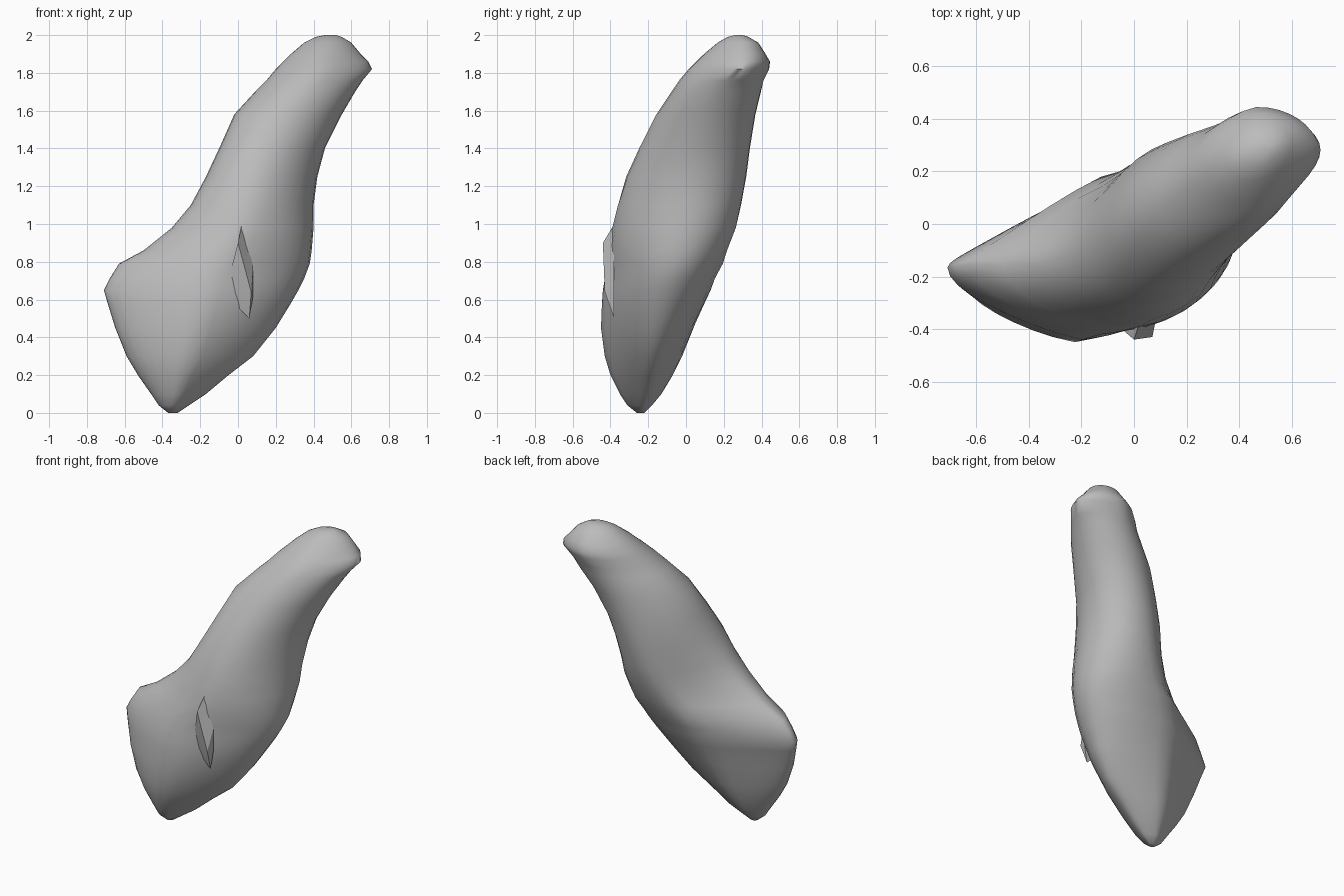
import bpy, bmesh
from math import cos, sin, pi, sqrt

cube = bpy.data.objects.get("Cube")
if cube:
    bpy.data.objects.remove(cube, do_unlink=True)

# Single stone grey
grey = bpy.data.materials.new("stone grey")
grey.use_nodes = True
colour = (0.5, 0.5, 0.5, 1)
grey.diffuse_color = colour
grey.node_tree.nodes["Principled BSDF"].inputs["Base Color"].default_value = colour


def make_object(name, bm, angle):
    """Turn a bmesh into a shaded object carrying the grey material."""
    bmesh.ops.recalc_face_normals(bm, faces=bm.faces)
    mesh = bpy.data.meshes.new(name)
    bm.to_mesh(mesh)
    bm.free()
    mesh.materials.append(grey)
    obj = bpy.data.objects.new(name, mesh)
    bpy.context.collection.objects.link(obj)
    bpy.ops.object.select_all(action="DESELECT")
    obj.select_set(True)
    bpy.context.view_layer.objects.active = obj
    bpy.ops.object.shade_smooth_by_angle(angle=angle)
    return obj


def ramp(z, start, end):
    """Rise from 0 at start to 1 at end."""
    return min(1, max(0, (z - start) / (end - start)))


def bump(z, middle, width):
    """Peak of 1 at the middle, falling to 0 at the given distance."""
    return max(0, 1 - abs(z - middle) / width)


def section_point(row, t):
    """Point on a leaning oval slice, shaped for shoulder, foot, belly and tip."""
    z, left, right, front, back = row
    half_x, half_y = (right - left) / 2, (back - front) / 2
    u, v = cos(t), sin(t)
    if u < 0:
        lean = 0.02 + 0.23 * ramp(z, 0.65, 1)
        thin = 0.7 if v > 0 else 0.4
        pinch = thin * ramp(z, 1.3, 0.8) * min(1, 0.4 + z)
    else:
        lean = 0.25
        pinch = 0.35 * ramp(z, 0.6, 0.3) + 0.3 * bump(z, 1.82, 0.12) - 0.12 * bump(z, 0.85, 0.35)
    v *= 1 - pinch * abs(u)
    x = (left + right) / 2 + half_x * u
    y = (front + back) / 2 + half_y * (lean * u + sqrt(1 - lean * lean * u * u) * v)
    return x, y, z


# Body slices: height, left, right, front, back
slices = [
    (0, -.37, -.32, -.26, -.22),
    (.04, -.42, -.26, -.31, -.18),
    (.1, -.46, -.17, -.35, -.13),
    (.2, -.53, -.05, -.4, -.07),
    (.3, -.59, .08, -.43, -.02),
    (.45, -.65, .2, -.45, .04),
    (.58, -.69, .28, -.445, .09),
    (.65, -.71, .32, -.44, .12),
    (.71, -.68, .35, -.43, .14),
    (.79, -.63, .38, -.42, .18),
    (.86, -.5, .39, -.41, .2),
    (.98, -.35, .4, -.39, .25),
    (1.1, -.25, .4, -.36, .28),
    (1.25, -.17, .42, -.31, .31),
    (1.4, -.1, .46, -.24, .33),
    (1.58, -.02, .55, -.15, .36),
    (1.7, .09, .62, -.07, .39),
    (1.76, .15, .66, -.03, .41),
    (1.82, .2, .71, .02, .44),
    (1.86, .24, .69, .06, .445),
    (1.9, .28, .65, .1, .42),
    (1.96, .35, .6, .17, .38),
    (1.99, .41, .55, .22, .33),
    (2, .46, .52, .26, .3),
]
segments = 32
bm = bmesh.new()
rings = [[bm.verts.new(section_point(row, 2 * pi * i / segments))
          for i in range(segments)] for row in slices]
for low, high in zip(rings, rings[1:]):
    for i in range(segments):
        j = (i + 1) % segments
        bm.faces.new((low[i], low[j], high[j], high[i]))
bm.faces.new(rings[0])
bm.faces.new(rings[-1])
make_object("body", bm, pi / 3)

# Small raised flake on the front, thin at its rim and tallest along a ridge
rim = [(.02, 1.0), (.08, .78), (.08, .62), (.06, .5), (-.07, .63), (-.01, .8)]
bm = bmesh.new()
outer = [bm.verts.new((x, -.38, z)) for x, z in rim]
ridge = [bm.verts.new(p) for p in ((.0, -.44, .9), (.07, -.43, .64))]
upper, lower = ridge
for a, b, peak in ((0, 1, upper), (1, 2, lower), (2, 3, lower),
                   (3, 4, lower), (4, 5, upper), (5, 0, upper)):
    bm.faces.new((outer[a], outer[b], peak))
bm.faces.new((outer[1], lower, upper))
bm.faces.new((outer[4], upper, lower))
bm.faces.new(outer)
make_object("front_flake", bm, pi / 9)
